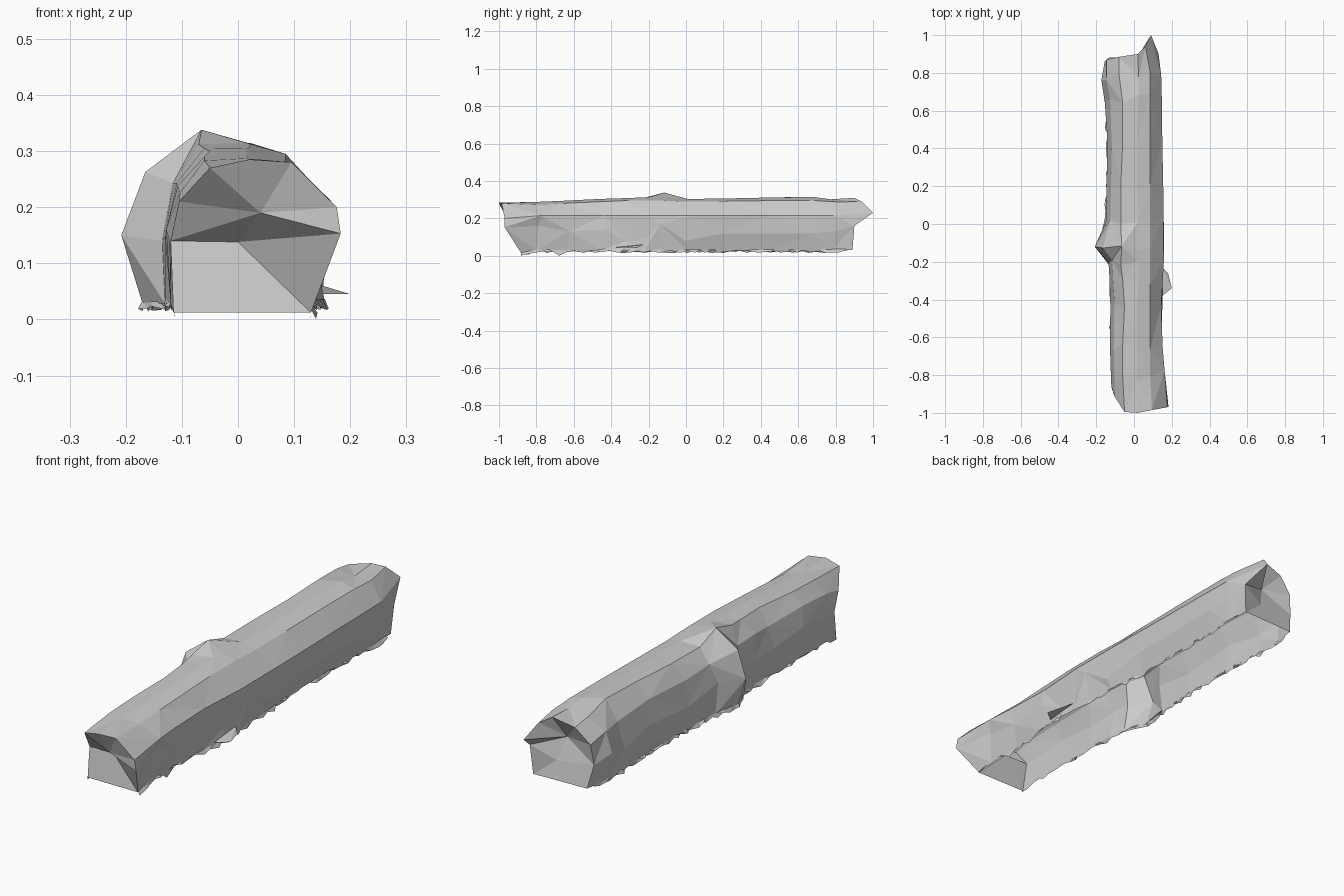
import bpy, bmesh, random
from mathutils import Vector as V

if "Cube" in bpy.data.objects:
    bpy.data.objects.remove(bpy.data.objects["Cube"])

random.seed(4)


def make(name, verts, faces):
    bm = bmesh.new()
    vs = [bm.verts.new(v) for v in verts]
    for f in faces:
        bm.faces.new([vs[i] for i in f])
    bmesh.ops.triangulate(bm, faces=bm.faces[:])
    bmesh.ops.recalc_face_normals(bm, faces=bm.faces[:])
    me = bpy.data.meshes.new(name)
    bm.to_mesh(me)
    bm.free()
    ob = bpy.data.objects.new(name, me)
    bpy.context.collection.objects.link(ob)
    return ob


def ring(y, xlb, xlm, zlm, xtl, zt, xr, xlow, zlow, xrb):
    """Open cross-section, left hem over the top to right hem."""
    j = lambda a: random.uniform(-a, a)
    return [V((xlb, y, .028)), V((xlm, y + j(.02), zlm)),
            V((xlm + .3 * (xtl - xlm), y + j(.04), zlm + .6 * (zt - zlm))),
            V((xtl, y + j(.02), zt)),
            V((.02 + j(.008), y + j(.03), min(zt, .31) + .004)),
            V((.085, y + j(.03), min(zt, .305) - .01)),
            V((xr - .008, y + j(.03), .215)),
            V((xlow, y + j(.02), zlow)), V((xrb, y, .03))]


# y, left hem x, left mid x z, top left x z, right x, right low x z, right hem x
stations = [
    (-.80, -.12, -.122, .14, -.06, .283, .170, .145, .16, .130),
    (-.64, -.12, -.128, .16, -.06, .290, .160, .145, .13, .125),
    (-.45, -.12, -.125, .14, -.05, .300, .152, .150, .14, .140),
    (-.30, -.12, -.130, .15, -.06, .305, .160, .145, .08, .155),
    (-.22, -.13, -.135, .14, -.07, .312, .166, .150, .10, .150),
    (-.12, -.17, -.208, .15, -.065, .338, .165, .160, .17, .140),
    (.01, -.15, -.150, .16, -.07, .300, .165, .150, .08, .135),
    (.20, -.14, -.145, .13, -.07, .302, .163, .145, .12, .120),
    (.45, -.14, -.142, .15, -.06, .308, .158, .145, .12, .120),
    (.66, -.15, -.155, .12, -.06, .315, .155, .145, .12, .125),
    (.78, -.15, -.173, .15, -.08, .298, .152, .140, .13, .125),
]
front = [(-.115, -.88, .012), (-.12, -.86, .14), (-.105, -.91, .21),
         (-.05, -.995, .27), (.02, -1, .285), (.095, -.985, .28),
         (.176, -.97, .2), (.183, -.97, .153), (.13, -.88, .012)]
back = [(-.135, .88, .03), (-.155, .86, .13), (-.145, .87, .22),
        (-.08, .885, .285), (.02, .9, .31), (.06, .94, .29),
        (.09, 1.0, .23), (.13, .9, .16), (.12, .89, .03)]

# Trunk shell, open underneath
rings = [[V(p) for p in front]] + [ring(*s) for s in stations] + [[V(p) for p in back]]
n = len(front)
verts = [p for r in rings for p in r]
faces = []
for k in range(len(rings) - 1):
    for i in range(n - 1):
        a, b, c, d = k*n + i, k*n + i + 1, (k+1)*n + i + 1, (k+1)*n + i
        faces += [(a, b, c), (a, c, d)] if (i + k) % 2 else [(a, b, d), (b, c, d)]


# Broken ends with an undercut ledge
def cap(start, upper, lower):
    a = len(verts)
    b = a + 1
    verts.extend([V(upper), V(lower)])
    for i in range(1, n - 2):
        faces.append((start + i, start + i + 1, a))
    s, e = start + 1, start + n - 2
    faces.extend([(s, a, b), (a, e, b), (s, b, start), (b, e, e + 1), (start, b, e + 1)])


cap(0, (.04, -.95, .19), (.0, -.86, .138))
cap((len(rings) - 1) * n, (-.01, .84, .21), (.02, .87, .11))
make("log_trunk", verts, faces)


# Ragged bark hem along each lower edge
def hem(name, column, side):
    path = [r[column] for r in rings]
    vs, fs = [], []
    for p, q in zip(path, path[1:]):
        steps = max(2, int((q - p).length / .03))
        for t in range(steps):
            c = p.lerp(q, t / steps)
            vs += [c + V((0, 0, .006)),
                   c + V((side * random.uniform(-.008, .012), random.uniform(-.008, .008),
                          -random.uniform(0, .014)))]
    for i in range(0, len(vs) - 3, 2):
        fs.append((i, i + 1, i + 3, i + 2))
    make(name, vs, fs)


hem("bark_hem_left", 0, -1)
hem("bark_hem_right", n - 1, 1)

# Loose bark flakes on the right
make("bark_flap", [(.15, -.23, .06), (.15, -.38, .045), (.2, -.34, .045), (.18, -.26, .045)],
     [(0, 1, 2), (0, 2, 3)])
make("bark_splinter", [(.127, -.72, .03), (.128, -.62, .03), (.13, -.68, 0)], [(0, 1, 2)])
